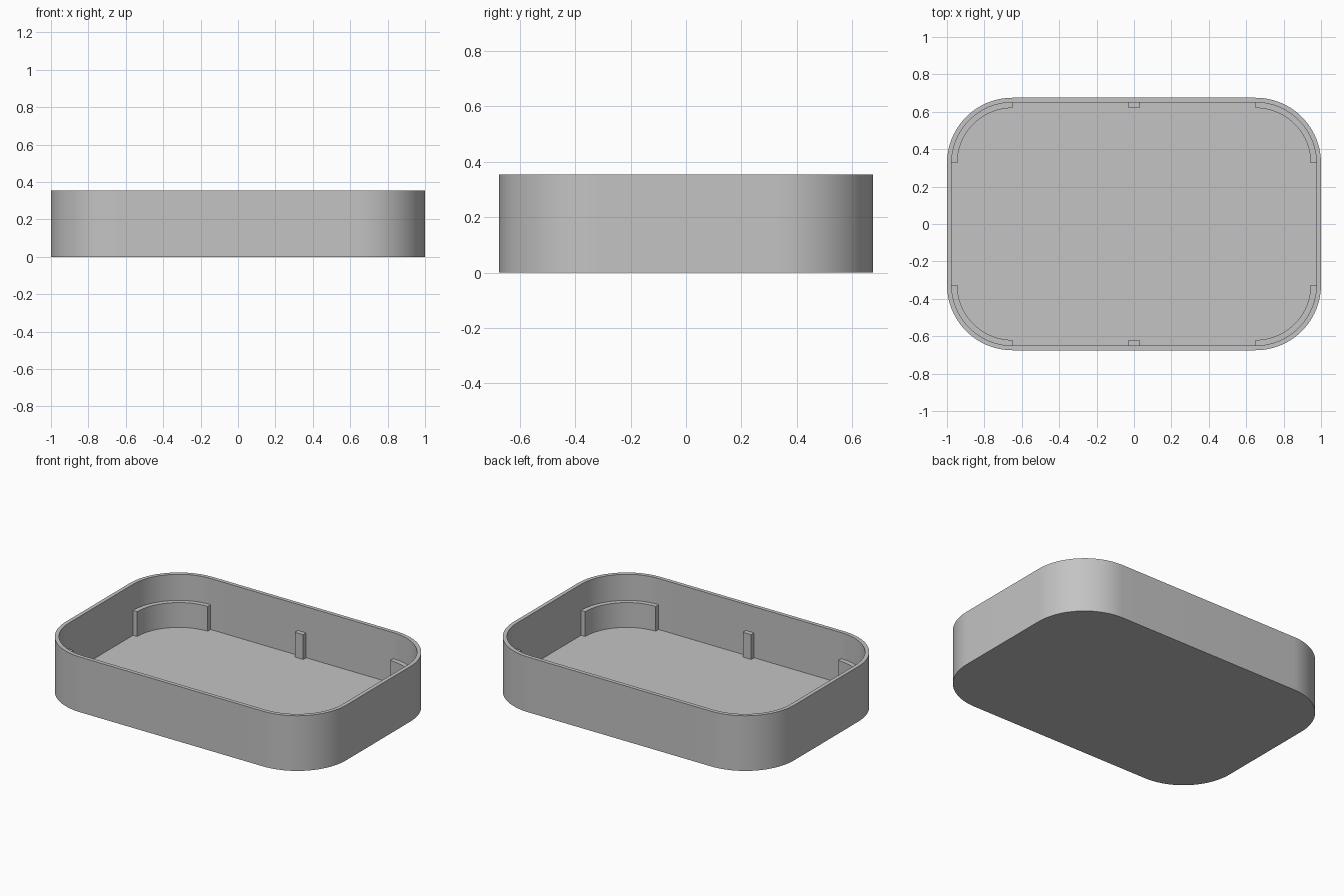
import bpy, bmesh
from math import cos, sin, pi, radians

cube = bpy.data.objects.get("Cube")
if cube:
    bpy.data.objects.remove(cube, do_unlink=True)

# Overall sizes
CX, CY = 0.65, 0.325          # centres of the corner arcs
R, WALL, RIB = 0.35, 0.025, 0.03
HEIGHT, FLOOR, RIB_TOP = 0.355, 0.027, 0.187
SEGS = 24

grey = bpy.data.materials.new("plain grey")
grey.use_nodes = True
colour = (0.55, 0.55, 0.55, 1)
grey.diffuse_color = colour
grey.node_tree.nodes["Principled BSDF"].inputs["Base Color"].default_value = colour


def arc(radius, sx=1, sy=1):
    """Quarter-circle points round one corner of the tray."""
    angles = [i * pi / 2 / SEGS for i in range(SEGS + 1)]
    return [(sx * (CX + radius * cos(a)), sy * (CY + radius * sin(a))) for a in angles]


def rounded_outline(radius):
    pts = []
    for sx, sy in ((1, 1), (-1, 1), (-1, -1), (1, -1)):
        corner = arc(radius, sx, sy)
        pts += corner if sx * sy > 0 else corner[::-1]
    return pts


def finish(bm, name):
    bmesh.ops.recalc_face_normals(bm, faces=bm.faces)
    mesh = bpy.data.meshes.new(name)
    bm.to_mesh(mesh)
    bm.free()
    mesh.materials.append(grey)
    obj = bpy.data.objects.new(name, mesh)
    bpy.context.collection.objects.link(obj)
    bpy.ops.object.select_all(action='DESELECT')
    obj.select_set(True)
    bpy.context.view_layer.objects.active = obj
    bpy.ops.object.shade_smooth_by_angle(angle=radians(30))
    return obj


def loft(name, rings):
    """Skin a stack of (outline, height) rings and cap both ends."""
    bm = bmesh.new()
    loops = [[bm.verts.new((x, y, z)) for x, y in pts] for pts, z in rings]
    for low, high in zip(loops, loops[1:]):
        for i in range(len(low)):
            j = (i + 1) % len(low)
            bm.faces.new((low[i], low[j], high[j], high[i]))
    bm.faces.new(loops[0][::-1])
    bm.faces.new(loops[-1])
    return finish(bm, name)


# Hollow tray: outer wall, rim, inner wall and floor in one skin
outer, inner = rounded_outline(R), rounded_outline(R - WALL)
loft("tray_shell", [(outer, 0), (outer, HEIGHT), (inner, HEIGHT), (inner, FLOOR)])

# Curved support ribs in the four corners, set slightly into wall and floor
BASE = FLOOR - 0.01
for sx, side in ((1, "left"), (-1, "right")):
    for sy, end in ((-1, "front"), (1, "back")):
        outline = arc(R - WALL + 0.01, sx, sy) + arc(R - WALL - RIB, sx, sy)[::-1]
        loft(f"{end}_{side}_corner_rib", [(outline, BASE), (outline, RIB_TOP)])

# Small posts in the middle of the long walls
for sy, end in ((-1, "front"), (1, "back")):
    y_wall = sy * (CY + R - WALL + 0.01)
    y_in = sy * (CY + R - WALL - RIB)
    outline = [(-0.03, y_wall), (0.03, y_wall), (0.03, y_in), (-0.03, y_in)]
    loft(f"{end}_post", [(outline, BASE), (outline, RIB_TOP)])
